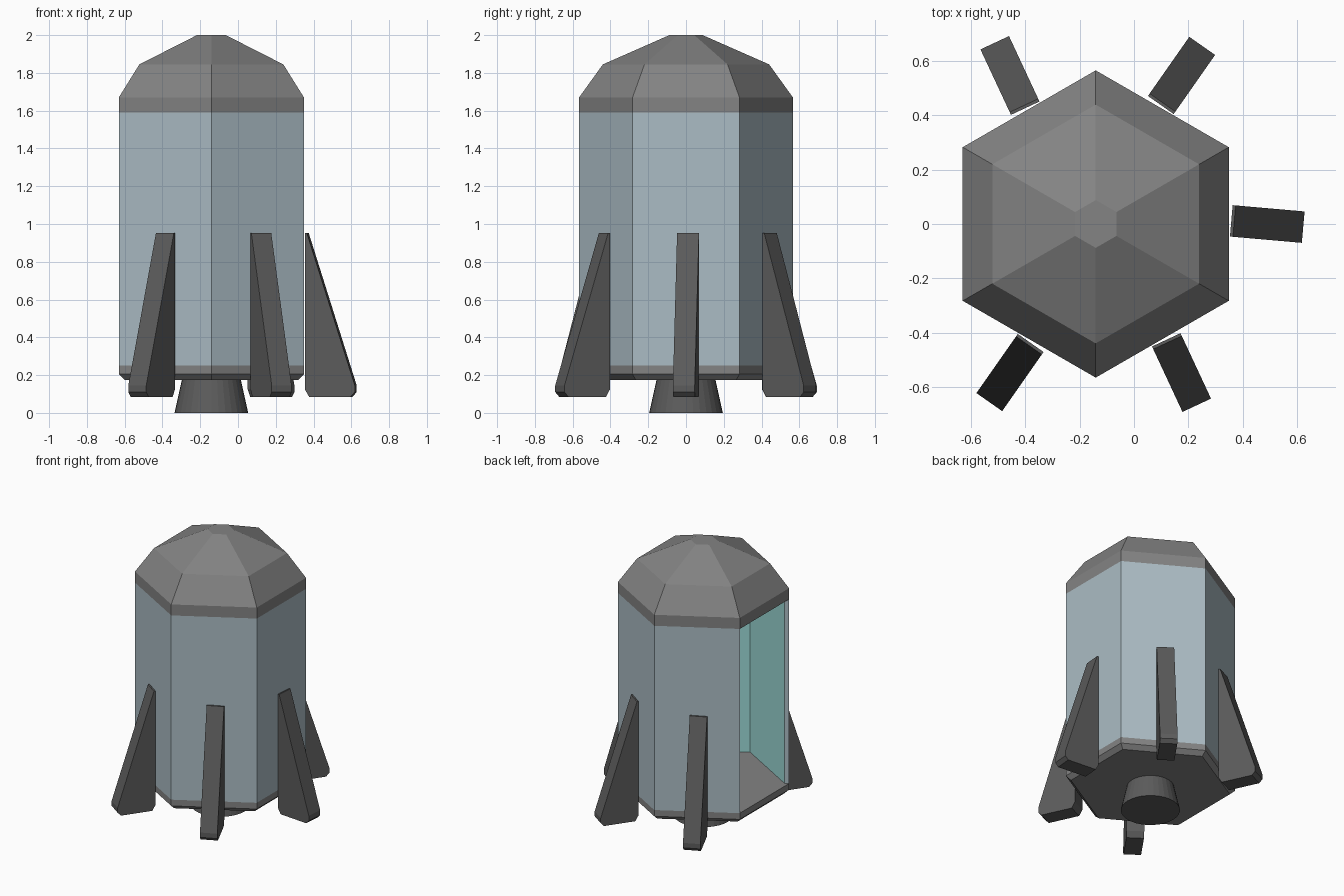
import bpy, bmesh
from math import sin, cos, pi, radians
from mathutils import Matrix, Vector

cube = bpy.data.objects.get("Cube")
if cube:
    bpy.data.objects.remove(cube, do_unlink=True)

AXIS = Vector((-0.141, 0, 0))   # hull axis
R = 0.566                       # hull corner radius
Z_FLOOR, Z_RIM = 0.25, 1.59


def material(name, rgb):
    linear = [(c / 255) ** 2.2 for c in rgb] + [1]
    mat = bpy.data.materials.new(name)
    mat.use_nodes = True
    mat.diffuse_color = linear
    bsdf = next(n for n in mat.node_tree.nodes if n.type == 'BSDF_PRINCIPLED')
    bsdf.inputs["Base Color"].default_value = linear
    return mat


hull_grey = material("hull_grey", (130, 130, 130))
dark_grey = material("dark_grey", (92, 92, 92))
wall_blue = material("wall_blue_grey", (170, 187, 195))
inner_teal = material("inner_teal", (155, 217, 214))


def finish(name, bm, *mats):
    bmesh.ops.recalc_face_normals(bm, faces=bm.faces)
    mesh = bpy.data.meshes.new(name)
    bm.to_mesh(mesh)
    bm.free()
    for m in mats:
        mesh.materials.append(m)
    obj = bpy.data.objects.new(name, mesh)
    obj.location = AXIS
    bpy.context.collection.objects.link(obj)
    return obj


def lathe(name, profile, sides, mat):
    """Closed solid from (radius, z) rings, first corner on the y axis."""
    bm = bmesh.new()
    rings = [[bm.verts.new((r * cos(pi / 2 + 2 * pi * i / sides),
                            r * sin(pi / 2 + 2 * pi * i / sides), z))
              for i in range(sides)] for r, z in profile]
    for a, b in zip(rings, rings[1:]):
        for i in range(sides):
            j = (i + 1) % sides
            bm.faces.new((a[i], a[j], b[j], b[i]))
    bm.faces.new(rings[0])
    bm.faces.new(rings[-1])
    return finish(name, bm, mat)


# Hexagonal dome, base and round nozzle
lathe("dome", [(R, Z_RIM), (R, 1.67), (0.44, 1.845), (0.088, 2.0)], 6, hull_grey)
lathe("base", [(0.532, 0.175), (R, 0.205), (R, Z_FLOOR)], 6, hull_grey)
lathe("nozzle", [(0.195, 0), (0.155, 0.18)], 32, dark_grey)

# Five-sided wall, open towards -x, with a coloured lining
bm = bmesh.new()
columns = []
for k in range(6):
    a = radians(-150 + 60 * k)
    columns.append([bm.verts.new((r * cos(a), r * sin(a), z))
                    for r in (R, R - 0.03) for z in (Z_FLOOR, Z_RIM)])
for p, q in zip(columns, columns[1:]):
    bm.faces.new((p[0], q[0], q[1], p[1]))
    bm.faces.new((p[2], p[3], q[3], q[2])).material_index = 1
    bm.faces.new((p[0], p[2], q[2], q[0]))
    bm.faces.new((p[1], q[1], q[3], p[3]))
for c in (columns[0], columns[-1]):
    bm.faces.new((c[0], c[1], c[3], c[2]))
finish("wall", bm, wall_blue, inner_teal)

# Five fins, each twisted a little about its own middle
FIN = [(-0.133, 0.125), (-0.11, 0.085), (0.11, 0.085), (0.133, 0.11),
       (0.133, 0.145), (-0.122, 0.952), (-0.133, 0.952)]
for k in range(-2, 3):
    bm = bmesh.new()
    face = bm.faces.new([bm.verts.new((x, -0.058, z)) for x, z in FIN])
    side = bmesh.ops.extrude_face_region(bm, geom=[face])["geom"]
    bmesh.ops.translate(bm, vec=(0, 0.116, 0),
                        verts=[v for v in side if isinstance(v, bmesh.types.BMVert)])
    bm.transform(Matrix.Rotation(radians(60 * k), 4, 'Z')
                 @ Matrix.Translation((0.632, 0, 0))
                 @ Matrix.Rotation(radians(-5), 4, 'Z'))
    finish(f"fin_{k + 3}", bm, dark_grey)
